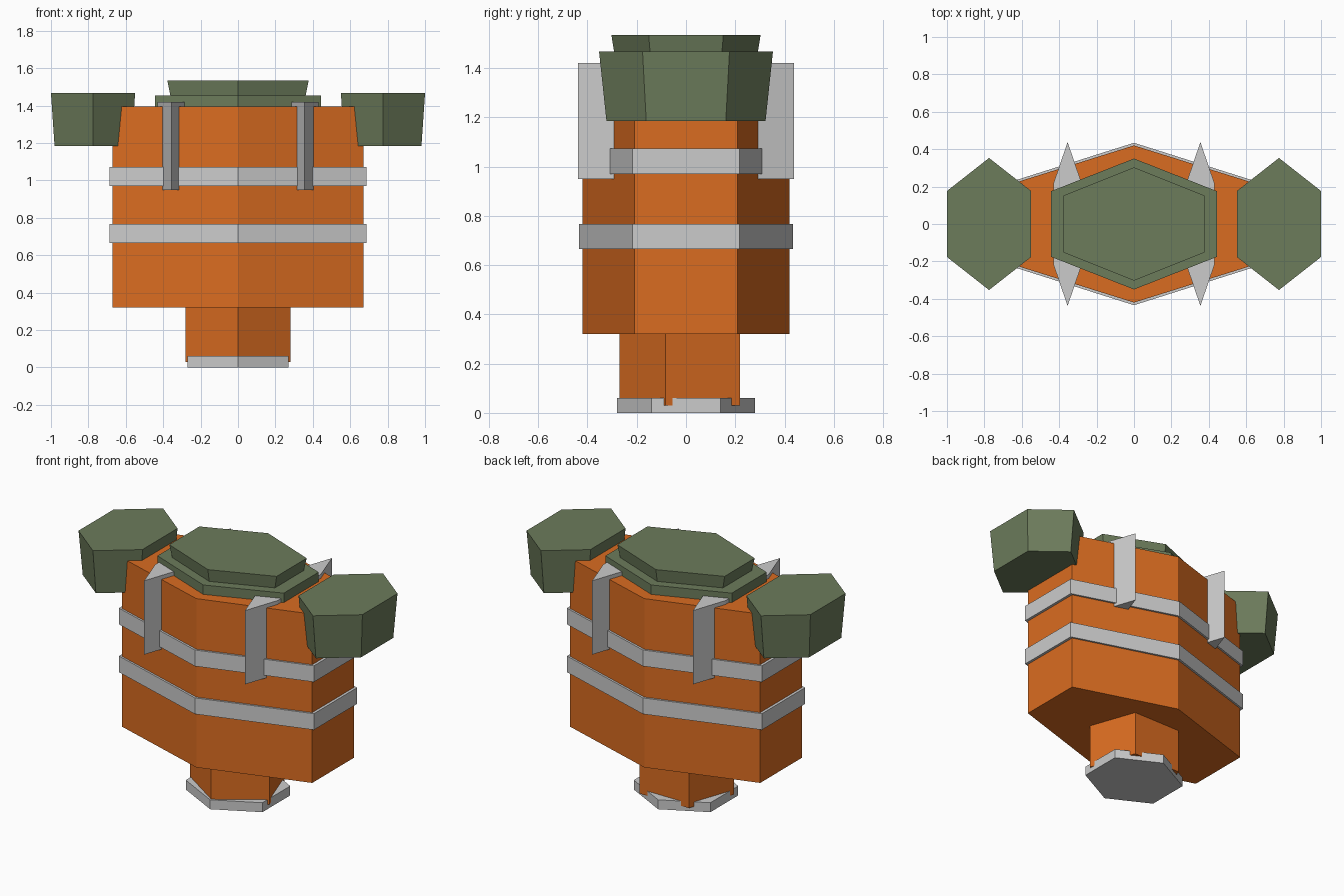
import bpy, bmesh
from math import sin, cos, pi

if "Cube" in bpy.data.objects:
    bpy.data.objects.remove(bpy.data.objects["Cube"])


def material(name, rgb):
    m = bpy.data.materials.new(name)
    m.diffuse_color = (*rgb, 1)
    m.use_nodes = True
    m.node_tree.nodes["Principled BSDF"].inputs["Base Color"].default_value = m.diffuse_color
    return m


orange = material("orange", (0.70, 0.15, 0.015))
green = material("green", (0.15, 0.20, 0.105))


def prism(name, rx, ry, z0, z1, x=0, sides=6, taper=1.0, mat=None):
    """Stretched n-sided prism, one corner towards -y; taper scales the bottom."""
    bm = bmesh.new()
    rings = []
    for z, s in ((z0, taper), (z1, 1.0)):
        rings.append([bm.verts.new((x + s * rx * sin(2 * pi * i / sides),
                                    -s * ry * cos(2 * pi * i / sides), z))
                      for i in range(sides)])
    low, top = rings
    bm.faces.new(low[::-1])
    bm.faces.new(top)
    for i in range(sides):
        j = (i + 1) % sides
        bm.faces.new((low[i], low[j], top[j], top[i]))
    bmesh.ops.recalc_face_normals(bm, faces=bm.faces)
    me = bpy.data.meshes.new(name)
    bm.to_mesh(me)
    bm.free()
    ob = bpy.data.objects.new(name, me)
    bpy.context.collection.objects.link(ob)
    if mat:
        me.materials.append(mat)
    return ob


H = sin(pi / 3)        # half width of a hexagon across its flats
P = sin(2 * pi / 5)    # half width of a pentagon

# Torso, waist and foot plate
prism("torso", 0.67 / H, 0.42, 0.32, 1.395, mat=orange)
prism("waist", 0.28 / P, 0.27, 0.03, 0.33, sides=5, mat=orange)
prism("waist_plate", 0.27 / H, 0.28, 0.0, 0.06)

# Straps around the torso
for name, z in (("lower_strap", 0.665), ("upper_strap", 0.97)):
    prism(name, 0.687 / H, 0.434, z, z + 0.103)

# Neck collar in two steps
prism("collar_base", 0.445 / H, 0.35, 1.37, 1.455, mat=green)
prism("collar_top", 0.378 / H, 0.303, 1.45, 1.535, taper=0.955, mat=green)

# Shoulder pads and pointed harness fins on both sides
for side, s in (("left", -1), ("right", 1)):
    prism(side + "_shoulder", 0.225 / H, 0.353, 1.185, 1.467,
          x=s * 0.775, taper=0.915, mat=green)
    prism(side + "_harness_fin", 0.075 / H, 0.438, 0.95, 1.42, x=s * 0.355)
